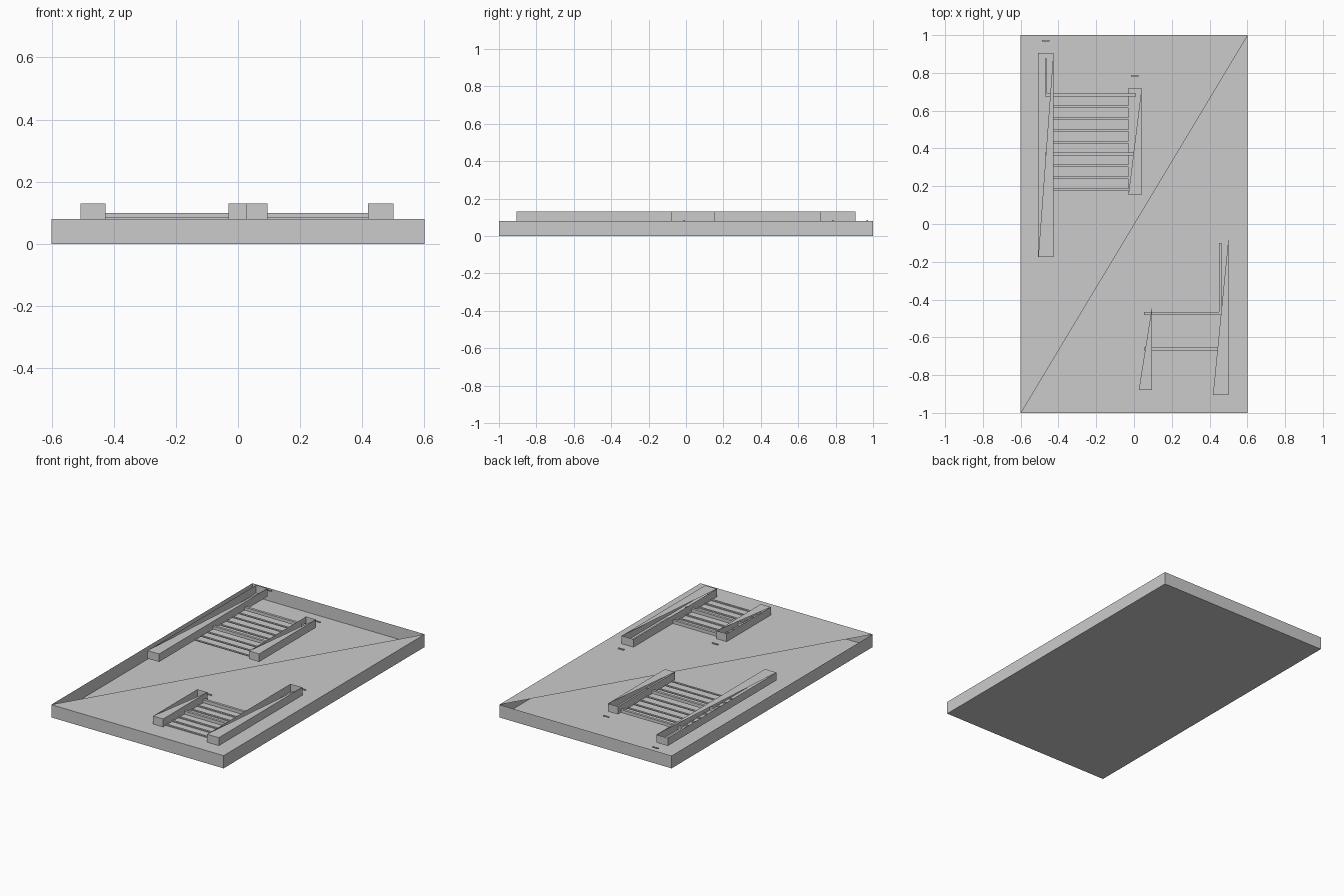
import bpy
import bmesh

cube = bpy.data.objects.get("Cube")
if cube:
    bpy.data.objects.remove(cube, do_unlink=True)

grey = bpy.data.materials.new("plain_grey")
grey.use_nodes = True
colour = (0.6, 0.6, 0.6, 1)
grey.diffuse_color = colour
grey.node_tree.nodes["Principled BSDF"].inputs["Base Color"].default_value = colour

BASE = 0.08      # top of the slab
RAIL = 0.13      # top of the rails
BAR = 0.10       # top of the frame bars
SLAT = 0.086     # top of the thin slats
PITCH = 0.0625   # slat spacing


def box(name, x, y, z, half_open=False):
    """Box between ranges; half_open leaves one triangle of the top missing."""
    bm = bmesh.new()
    low = [bm.verts.new((a, b, z[0])) for a, b in
           ((x[0], y[0]), (x[1], y[0]), (x[1], y[1]), (x[0], y[1]))]
    high = [bm.verts.new((v.co.x, v.co.y, z[1])) for v in low]
    bm.faces.new(low[::-1])
    for i in range(4):
        j = (i + 1) % 4
        bm.faces.new((low[i], low[j], high[j], high[i]))
    bm.faces.new(high[:3] if half_open else high)
    mesh = bpy.data.meshes.new(name)
    bm.to_mesh(mesh)
    bm.free()
    mesh.materials.append(grey)
    obj = bpy.data.objects.new(name, mesh)
    bpy.context.collection.objects.link(obj)
    return obj


def chair(name, tall, short, slats, first, bar_row, bar_x, back_x, back_top):
    # Two rails with a small tick beyond each end
    for part, (x, y) in (("tall", tall), ("short", short)):
        box(f"{name}_{part}_rail", x, y, (BASE, RAIL), True)
        mid = sum(x) / 2
        tick = y[1] + 0.065
        box(f"{name}_{part}_tick", (mid - 0.02, mid + 0.02),
            (tick - 0.004, tick + 0.004), (BASE, SLAT))
    # Slats between the rail centres
    ends = sorted((sum(tall[0]) / 2, sum(short[0]) / 2))
    for i in range(slats):
        y = first - i * PITCH
        box(f"{name}_slat_{i + 1}", ends, (y - 0.006, y + 0.006), (BASE, SLAT))
    # Frame: seat bar, stretcher and upright
    for part, row in (("seat_bar", 0), ("stretcher", bar_row)):
        y = first - row * PITCH
        box(f"{name}_{part}", bar_x, (y - 0.008, y + 0.008), (BASE, BAR))
    box(f"{name}_upright", back_x, (first, back_top), (BASE, BAR))


# Slab
box("base_slab", (-0.6, 0.6), (-1, 1), (0, BASE), True)

# Larger frame at the back
chair("large", ((-0.507, -0.427), (-0.175, 0.905)), ((-0.03, 0.04), (0.153, 0.72)),
      9, 0.683, 5, (-0.472, 0.01), (-0.472, -0.46), 0.875)

# Smaller frame at the front
chair("small", ((0.418, 0.5), (-0.905, -0.075)), ((0.025, 0.095), (-0.88, -0.44)),
      7, -0.474, 3, (0.053, 0.463), (0.45, 0.463), -0.1)
